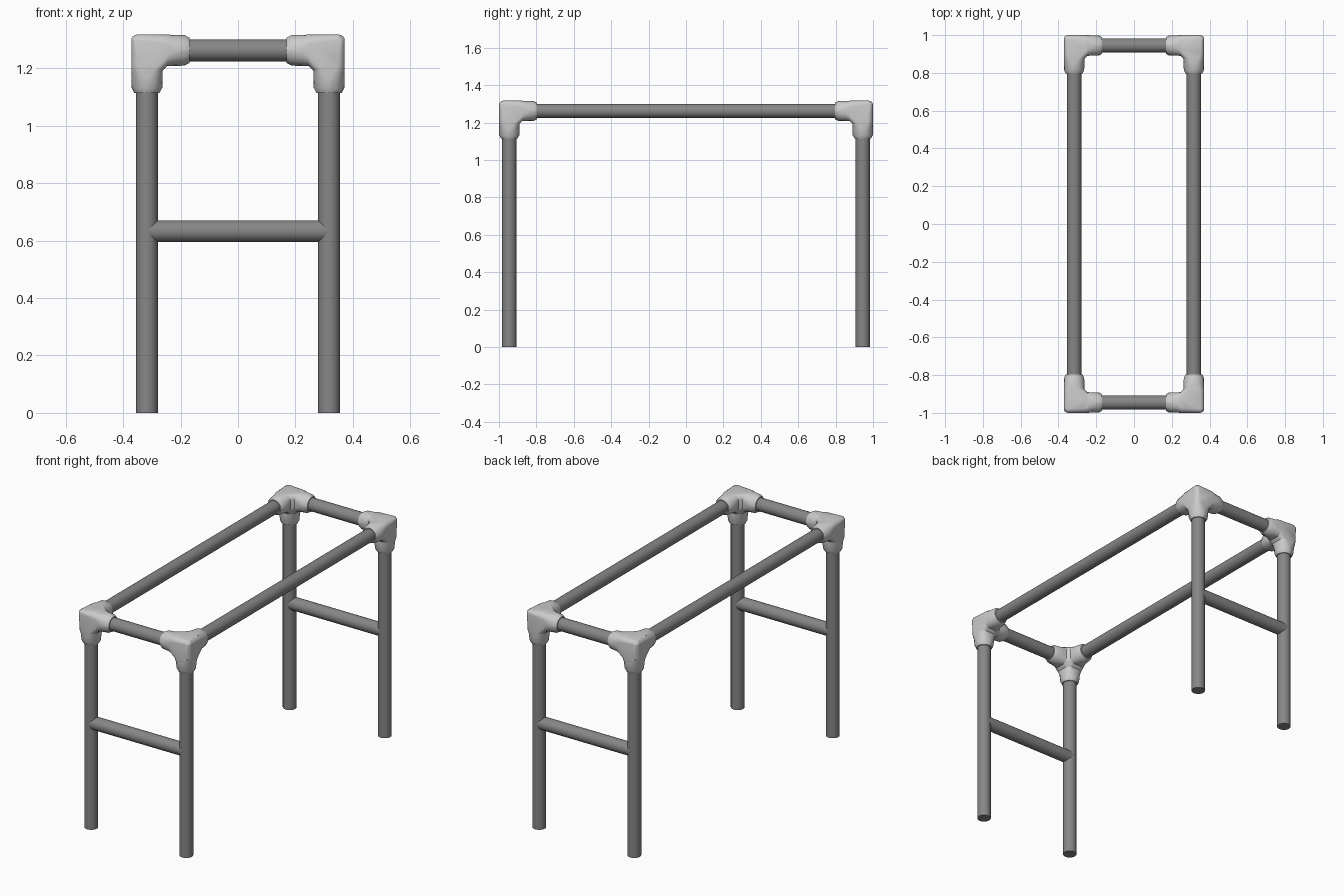
import bpy, bmesh, math
from mathutils import Vector

if "Cube" in bpy.data.objects:
    bpy.data.objects.remove(bpy.data.objects["Cube"])

PX, PY, PZ = 0.317, 0.945, 1.262   # pipe centre lines
R = 0.038                          # pipe radius
H = 0.0545                         # half width of a fitting


def material(name, v):
    m = bpy.data.materials.new(name)
    m.diffuse_color = (v, v, v, 1)
    m.use_nodes = True
    m.node_tree.nodes["Principled BSDF"].inputs["Base Color"].default_value = m.diffuse_color
    return m


PIPE_MAT = material("dark_pipe", 0.24)
FIT_MAT = material("grey_fitting", 0.57)


def pipe(name, a, b):
    a, b = Vector(a), Vector(b)
    bpy.ops.mesh.primitive_cylinder_add(vertices=32, radius=R, depth=(b - a).length, location=(a + b) / 2)
    ob = bpy.context.object
    ob.name = name
    ob.rotation_euler = (b - a).to_track_quat('Z', 'Y').to_euler()
    ob.data.materials.append(PIPE_MAT)
    bpy.ops.object.shade_smooth_by_angle(angle=math.radians(35))


def section(axis, d, h, r):
    """Rounded square across an axis at distance d."""
    pts = []
    for k in range(4):
        c = math.radians(45 + 90 * k)
        cu = math.copysign(h - r, math.cos(c))
        cv = math.copysign(h - r, math.sin(c))
        for j in range(5):
            t = math.radians(90 * k + 22.5 * j)
            p = [0, 0, 0]
            p[axis] = d
            p[(axis + 1) % 3] = cu + r * math.cos(t)
            p[(axis + 2) % 3] = cv + r * math.sin(t)
            pts.append(Vector(p))
    return pts


def fitting(name, sx, sy):
    """Three-way corner: arms run inward along x, y and down."""
    bm = bmesh.new()
    # boxy core with a chamfered inner corner
    for ax in range(3):
        for d, r in ((-H + 0.02, 0.02), (0.07, 0.032)):
            for p in section(ax, d, H, r):
                bm.verts.new(p)
    bmesh.ops.convex_hull(bm, input=bm.verts[:])
    junk = [v for v in bm.verts if not v.link_faces]
    bmesh.ops.delete(bm, geom=junk, context='VERTS')
    # arms going from square to round, with a tapered lip
    for ax in range(3):
        rings = [[bm.verts.new(p) for p in section(ax, *s)] for s in (
            (0.055, H, 0.028), (0.07, H, 0.032), (0.09, 0.054, 0.045),
            (0.13, 0.0535, 0.053), (0.148, 0.044, 0.0435))]
        for a, b in zip(rings, rings[1:]):
            for i in range(20):
                j = (i + 1) % 20
                bm.faces.new((a[i], a[j], b[j], b[i]))
        bm.faces.new(rings[-1])
        bm.faces.new(rings[0][::-1])
    # place in its corner
    for v in bm.verts:
        v.co = Vector((sx * (PX - v.co.x), sy * (PY - v.co.y), PZ - v.co.z))
    bmesh.ops.recalc_face_normals(bm, faces=bm.faces[:])
    me = bpy.data.meshes.new(name)
    bm.to_mesh(me)
    bm.free()
    me.materials.append(FIT_MAT)
    ob = bpy.data.objects.new(name, me)
    bpy.context.collection.objects.link(ob)
    bpy.ops.object.select_all(action='DESELECT')
    ob.select_set(True)
    bpy.context.view_layer.objects.active = ob
    bpy.ops.object.shade_smooth_by_angle(angle=math.radians(28))


for sy, end in ((-1, "front"), (1, "back")):
    y = sy * PY
    # end rails and stretchers
    pipe(end + "_top_rail", (-PX + 0.08, y, PZ), (PX - 0.08, y, PZ))
    pipe(end + "_stretcher", (-PX, y, 0.632), (PX, y, 0.632))
    # legs and corner fittings
    for sx, side in ((-1, "left"), (1, "right")):
        pipe(f"{end}_{side}_leg", (sx * PX, y, 0), (sx * PX, y, PZ - 0.08))
        fitting(f"{end}_{side}_corner_fitting", sx, sy)

# long top rails
for sx, side in ((-1, "left"), (1, "right")):
    pipe(side + "_long_rail", (sx * PX, -PY + 0.08, PZ), (sx * PX, PY - 0.08, PZ))
